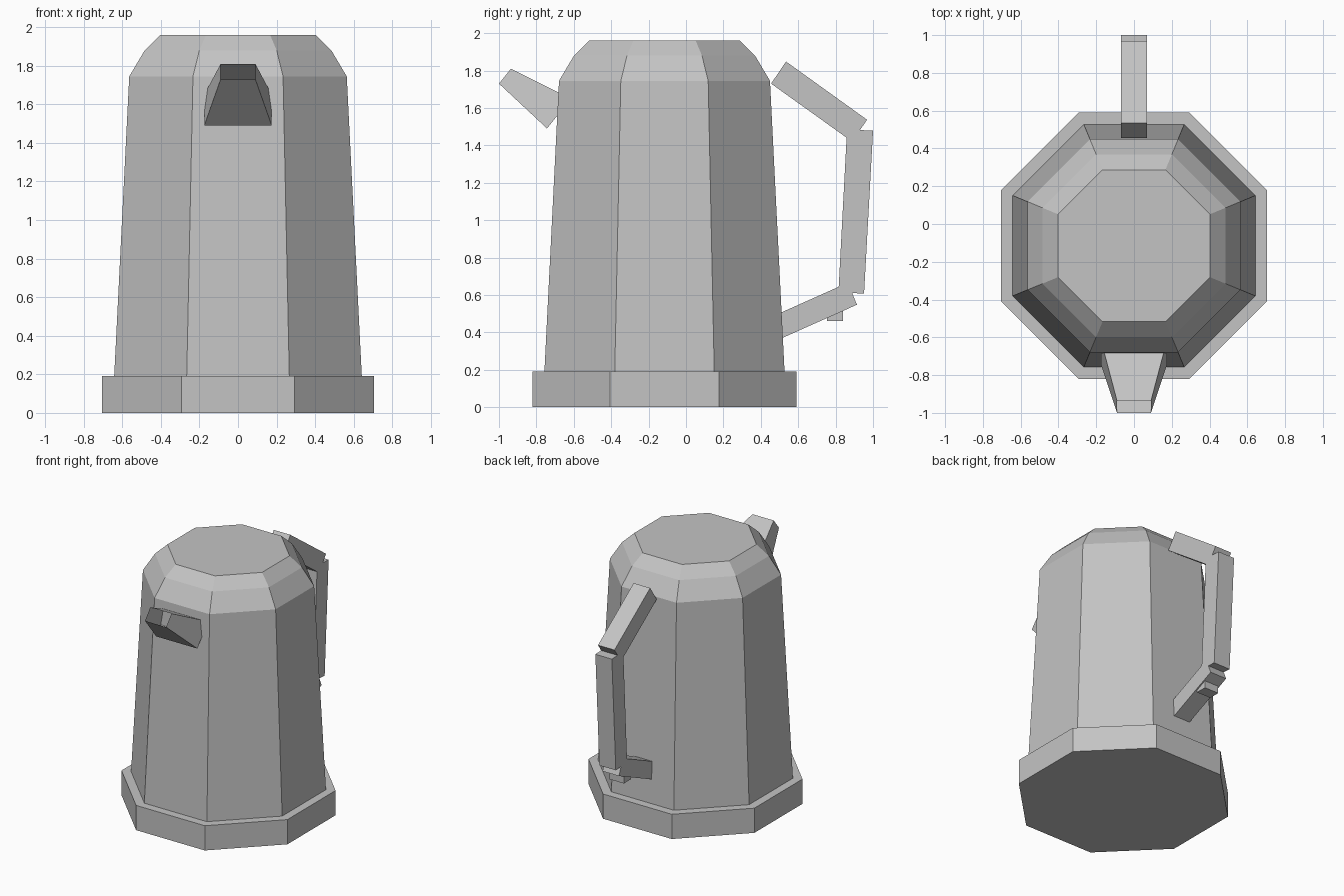
import bpy
import bmesh
import math

cube = bpy.data.objects.get("Cube")
if cube:
    bpy.data.objects.remove(cube)

grey = bpy.data.materials.new("plain grey")
grey.use_nodes = True
COLOUR = (0.55, 0.55, 0.55, 1)
grey.diffuse_color = COLOUR
grey.node_tree.nodes["Principled BSDF"].inputs["Base Color"].default_value = COLOUR

AXIS_Y = -0.115  # centre line of the pot


def finish(name, bm):
    bmesh.ops.recalc_face_normals(bm, faces=bm.faces)
    mesh = bpy.data.meshes.new(name)
    bm.to_mesh(mesh)
    bm.free()
    mesh.materials.append(grey)
    obj = bpy.data.objects.new(name, mesh)
    bpy.context.collection.objects.link(obj)
    return obj


def loft(rings, cap_start=True, cap_end=True):
    """Skin a list of equal-length point rings, optionally closing the ends."""
    bm = bmesh.new()
    rows = [[bm.verts.new(p) for p in ring] for ring in rings]
    count = len(rows[0])
    for low, high in zip(rows, rows[1:]):
        for i in range(count):
            j = (i + 1) % count
            bm.faces.new((low[i], low[j], high[j], high[i]))
    if cap_start:
        bm.faces.new(rows[0][::-1])
    if cap_end:
        bm.faces.new(rows[-1])
    return bm


def octagon(half_width, z):
    radius = half_width / math.cos(math.pi / 8)
    angles = [math.pi / 8 + i * math.pi / 4 for i in range(8)]
    return [(radius * math.cos(a), AXIS_Y + radius * math.sin(a), z) for a in angles]


def bar(name, outline, half_width):
    """Box with its side outline in y, z, spread evenly about x = 0."""
    return finish(name, loft([[(x, y, z) for y, z in outline]
                              for x in (-half_width, half_width)]))


# Base and tapered body with a two-step shoulder
finish("base", loft([octagon(0.705, 0), octagon(0.705, 0.19)]))
body_profile = [(0.642, 0.19), (0.564, 1.745), (0.484, 1.88), (0.402, 1.96)]
finish("body", loft([octagon(r, z) for r, z in body_profile]))


# Flared spout, open at the mouth
def spout_ring(half_width, bottom, top):
    return [(-half_width, *bottom), (half_width, *bottom),
            (half_width, *top), (-half_width, *top)]


finish("spout", loft([spout_ring(0.175, (-0.743, 1.49), (-0.615, 1.65)),
                      spout_ring(0.09, (-1.0, 1.73), (-0.936, 1.81))],
                     cap_end=False))

# Handle made of overlapping bars
bar("handle_top", [(0.455, 1.73), (0.535, 1.848), (0.968, 1.537), (0.888, 1.42)], 0.07)
bar("handle_grip", [(0.861, 1.484), (1.0, 1.479), (0.952, 0.607), (0.815, 0.615)], 0.07)
bar("handle_bottom", [(0.47, 0.489), (0.866, 0.666), (0.914, 0.548), (0.519, 0.372)], 0.07)
bar("handle_stub", [(0.754, 0.46), (0.84, 0.46), (0.84, 0.58), (0.754, 0.58)], 0.06)
